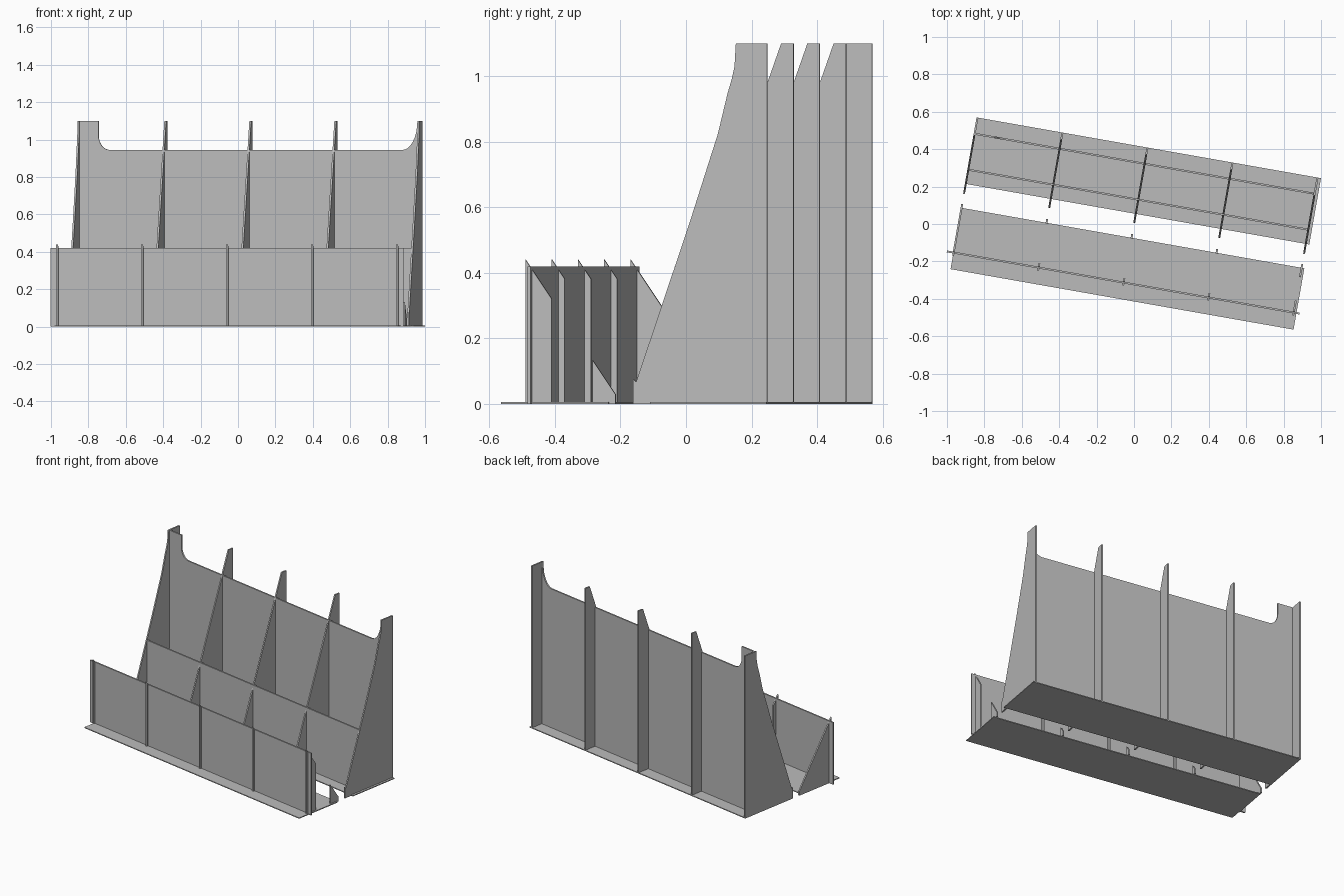
import bpy, bmesh, math
from mathutils import Matrix

cube = bpy.data.objects.get("Cube")
if cube:
    bpy.data.objects.remove(cube, do_unlink=True)

GREY = (0.5, 0.5, 0.5, 1)
mat = bpy.data.materials.new("plain_grey")
mat.use_nodes = True
mat.diffuse_color = GREY
mat.node_tree.nodes["Principled BSDF"].inputs["Base Color"].default_value = GREY

TURN = Matrix.Rotation(math.radians(-10), 4, "Z")  # whole assembly is skewed
T = 0.01                                           # sheet thickness


def sheet(name, outline, place, offset, thick=T):
    """Extrude a flat outline; place(a, b, d) maps it into the assembly."""
    bm = bmesh.new()
    face = bm.faces.new([bm.verts.new(place(a, b, offset - thick / 2)) for a, b in outline])
    shift = bm.verts[:]
    ret = bmesh.ops.extrude_face_region(bm, geom=[face])
    moved = [v for v in ret["geom"] if isinstance(v, bmesh.types.BMVert)]
    bm.verts.ensure_lookup_table()
    step = [q - p for p, q in zip(place(0, 0, 0), place(0, 0, thick))]
    bmesh.ops.translate(bm, verts=moved, vec=step)
    bmesh.ops.recalc_face_normals(bm, faces=bm.faces)
    me = bpy.data.meshes.new(name)
    bm.to_mesh(me)
    bm.free()
    me.materials.append(mat)
    ob = bpy.data.objects.new(name, me)
    ob.matrix_world = TURN
    bpy.context.collection.objects.link(ob)
    return ob


def across(a, b, d):   # rib: outline in depth and height
    return (d, a, b)


def along(a, b, d):    # wall: outline in length and height
    return (a, d, b)


def flat(a, b, d):     # floor: outline in plan
    return (a, b, d)


def rect(a0, a1, b0, b1):
    return [(a0, b0), (a1, b0), (a1, b1), (a0, b1)]


def fillet(cx, cz, rx, rz, start, end, n=8):
    angles = [math.radians(start + (end - start) * i / n) for i in range(n + 1)]
    return [(cx + rx * math.cos(t), cz + rz * math.sin(t)) for t in angles]


# Floor plates
B = 0.006
sheet("back_floor", rect(-0.926, 0.942, 0.055, 0.415), flat, B / 2, B)
sheet("front_floor", rect(-0.924, 0.938, -0.408, -0.075), flat, B / 2, B)

# Long walls
sheet("low_back_wall", rect(-0.92, 0.923, 0, 0.42), along, 0.132)
sheet("front_wall", rect(-0.96, 0.955, 0, 0.42), along, -0.318)

# Tall wall with raised, filleted ends
tall = [(-0.925, 0), (0.925, 0), (0.925, 1.1)]
tall += fillet(0.836, 1.1, 0.081, 0.155, 0, -90)
tall += fillet(-0.753, 1.02, 0.061, 0.075, 270, 180)
tall += [(-0.814, 1.1), (-0.925, 1.1)]
sheet("tall_back_wall", tall, along, 0.327)

# Back ribs: curved end plates and straight-sloped middle ribs
end_rib = [(0.415, 0), (0.415, 1.1), (0.318, 1.1), (0.314, 1.03), (0.305, 0.99),
           (0.293, 0.95), (0.262, 0.823), (0.176, 0.557), (0.009, 0.067), (0, 0.075), (0, 0)]
mid_rib = [(0.415, 0), (0.415, 1.1), (0.377, 1.1), (0.009, 0.067), (0.006, 0)]


def slope(v):          # sloped top of the front brackets
    return 0.44 - 1.475 * (v + 0.334)


def bracket(name, v0, v1, u):
    sheet(name, [(v0, 0), (v1, 0), (v1, slope(v1)), (v0, slope(v0))], across, u)


for i in range(5):
    u = (i - 2) * 0.4615
    is_end = i in (0, 4)
    sheet("back_end_plate" if is_end else "back_rib",
          end_rib if is_end else mid_rib, across, u)
    # Front brackets: whole on one end, cut away elsewhere
    if i == 0:
        bracket("front_end_bracket", -0.334, -0.055, u)
    elif i == 4:
        bracket("front_end_bracket", -0.334, -0.253, u)
        bracket("front_end_tip", -0.126, -0.055, u)
    else:
        bracket("front_bracket", -0.334, -0.294, u)
        bracket("front_bracket_tip", -0.08, -0.055, u)
